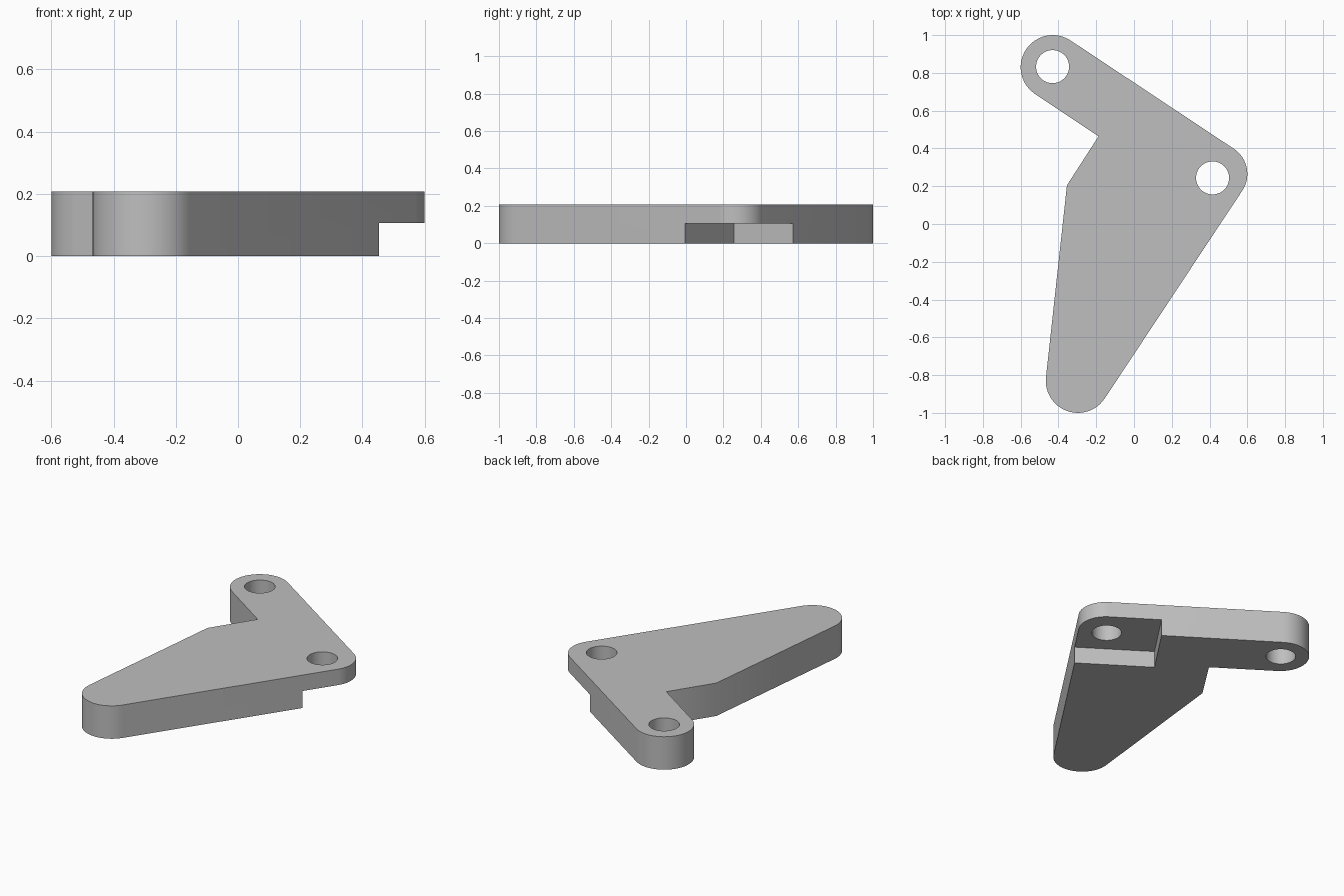
import bpy
import bmesh
from math import radians, cos, sin
from mathutils import Vector

if "Cube" in bpy.data.objects:
    bpy.data.objects.remove(bpy.data.objects["Cube"], do_unlink=True)

THICKNESS = 0.207
STEP_HEIGHT = 0.107
TILT = radians(-33.7)            # direction of the upper arm
ALONG = Vector((cos(TILT), sin(TILT)))
ACROSS = Vector((-sin(TILT), cos(TILT)))

grey = bpy.data.materials.new("plain_grey")
grey.use_nodes = True
colour = (0.52, 0.52, 0.52, 1)
grey.diffuse_color = colour
grey.node_tree.nodes["Principled BSDF"].inputs["Base Color"].default_value = colour


def arc(cx, cy, radius, start, end, steps=24):
    """Points along an arc, angles in degrees."""
    angles = [radians(start + (end - start) * i / steps) for i in range(steps + 1)]
    return [(cx + radius * cos(a), cy + radius * sin(a)) for a in angles]


def prism(name, outline, bottom, top):
    """Solid made by raising a flat outline."""
    bm = bmesh.new()
    face = bm.faces.new([bm.verts.new((x, y, bottom)) for x, y in outline])
    raised = bmesh.ops.extrude_face_region(bm, geom=[face])
    verts = [v for v in raised["geom"] if isinstance(v, bmesh.types.BMVert)]
    bmesh.ops.translate(bm, verts=verts, vec=(0, 0, top - bottom))
    bmesh.ops.recalc_face_normals(bm, faces=bm.faces)
    mesh = bpy.data.meshes.new(name)
    bm.to_mesh(mesh)
    bm.free()
    mesh.materials.append(grey)
    obj = bpy.data.objects.new(name, mesh)
    bpy.context.collection.objects.link(obj)
    return obj


# Plate: three rounded ends joined by tangent edges, with a recessed left side
outline = arc(-0.297, -0.83, 0.17, 174, 326.3)
outline += arc(0.44, 0.265, 0.16, -33.7, 56.3)
outline += arc(-0.43, 0.83, 0.17, 56.3, 236.3)
outline += [(-0.188, 0.464), (-0.355, 0.205)]
plate = prism("bracket_plate", outline, 0, THICKNESS)

# Square step under the right corner
corner = Vector((0.058, 0.257))
step = [corner, corner + ALONG, corner + ALONG + ACROSS, corner + ACROSS]
cutters = [prism("step_cutter", step, -0.1, STEP_HEIGHT)]

# Two through holes
for name, x, y in (("arm_hole_cutter", -0.431, 0.833), ("corner_hole_cutter", 0.416, 0.244)):
    cutters.append(prism(name, arc(x, y, 0.0875, 0, 360, 48)[:-1], -0.1, 0.4))

bpy.ops.object.select_all(action="DESELECT")
bpy.context.view_layer.objects.active = plate
plate.select_set(True)
for cutter in cutters:
    cut = plate.modifiers.new(cutter.name, "BOOLEAN")
    cut.operation = "DIFFERENCE"
    cut.solver = "EXACT"
    cut.object = cutter
    bpy.ops.object.modifier_apply(modifier=cut.name)
    bpy.data.objects.remove(cutter, do_unlink=True)

bpy.ops.object.shade_smooth_by_angle(angle=radians(30))
